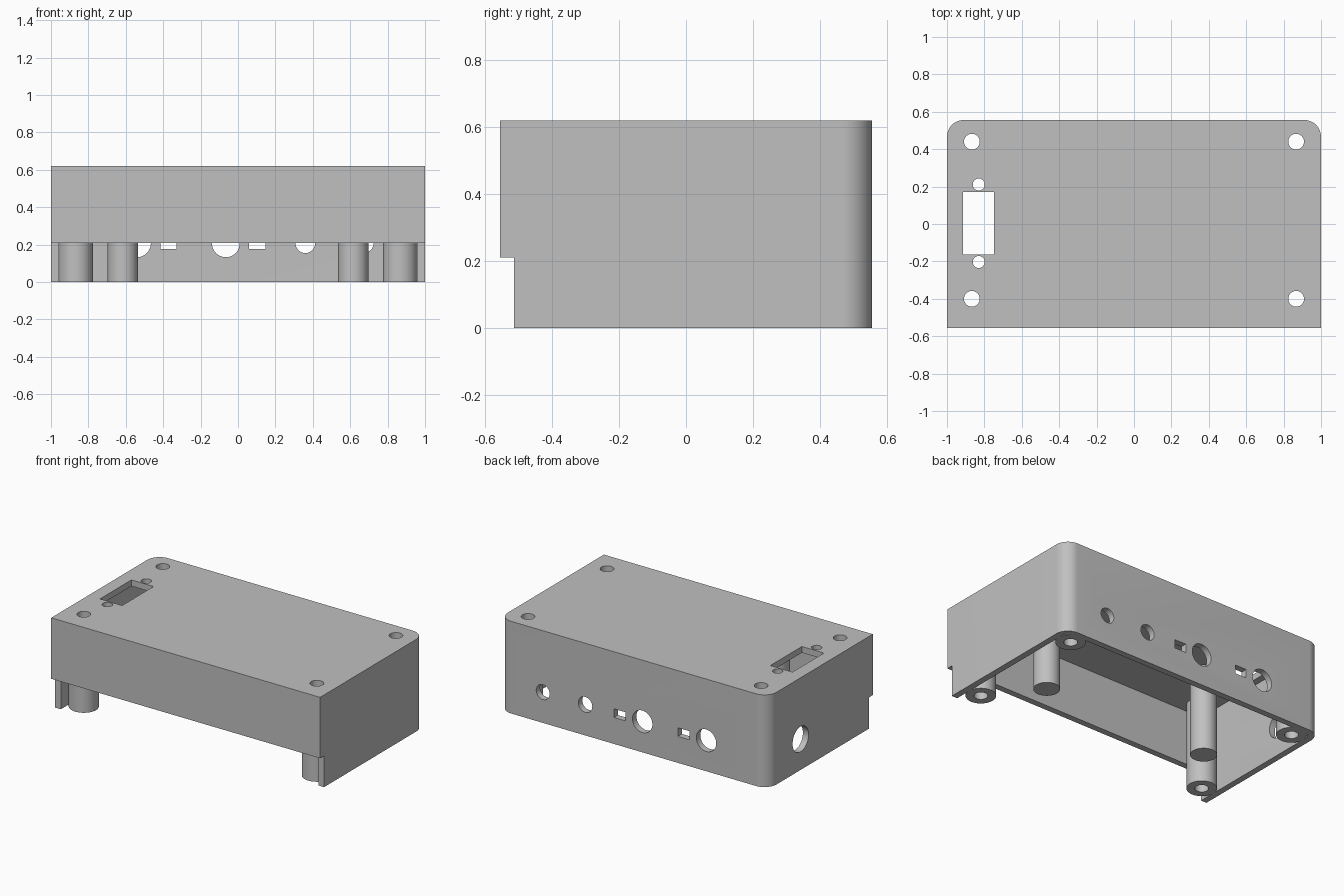
import bpy, bmesh, math
from mathutils import Matrix

default = bpy.data.objects.get("Cube")
if default:
    bpy.data.objects.remove(default, do_unlink=True)

W, D, H = 1.0, 0.556, 0.62      # half width, half depth, height
WALL = 0.042
CORNER = 0.09
PORT_Z = 0.207

grey = bpy.data.materials.new("plain grey")
grey.use_nodes = True
COLOUR = (0.53, 0.53, 0.53, 1)
grey.diffuse_color = COLOUR
grey.node_tree.nodes["Principled BSDF"].inputs["Base Color"].default_value = COLOUR


def make(name, bm):
    bmesh.ops.recalc_face_normals(bm, faces=bm.faces)
    mesh = bpy.data.meshes.new(name)
    bm.to_mesh(mesh)
    bm.free()
    mesh.materials.append(grey)
    ob = bpy.data.objects.new(name, mesh)
    bpy.context.collection.objects.link(ob)
    return ob


def box(name, lo, hi):
    bm = bmesh.new()
    size = [b - a for a, b in zip(lo, hi)]
    mid = [(a + b) / 2 for a, b in zip(lo, hi)]
    bmesh.ops.create_cube(bm, size=1, matrix=Matrix.Translation(mid) @ Matrix.Diagonal((*size, 1)))
    return make(name, bm)


def cylinder(name, centre, radius, length, axis="Z"):
    bm = bmesh.new()
    turn = {"Z": Matrix(), "Y": Matrix.Rotation(math.pi / 2, 4, "X"),
            "X": Matrix.Rotation(math.pi / 2, 4, "Y")}[axis]
    bmesh.ops.create_cone(bm, cap_ends=True, segments=48, radius1=radius, radius2=radius,
                          depth=length, matrix=Matrix.Translation(centre) @ turn)
    return make(name, bm)


def rounded_block(name, inset, z0, z1):
    """Block with square front corners and rounded rear corners."""
    w, d, r = W - inset, D - inset, CORNER - inset
    outline = [(-w, -d), (w, -d)]
    for side, start in ((1, 0), (-1, math.pi / 2)):
        for i in range(13):
            a = start + i * math.pi / 24
            outline.append((side * (w - r) + r * math.cos(a), d - r + r * math.sin(a)))
    bm = bmesh.new()
    face = bm.faces.new([bm.verts.new((x, y, z0)) for x, y in outline])
    up = bmesh.ops.extrude_face_region(bm, geom=[face])["geom"]
    bmesh.ops.translate(bm, vec=(0, 0, z1 - z0), verts=[v for v in up if isinstance(v, bmesh.types.BMVert)])
    return make(name, bm)


def activate(ob):
    bpy.ops.object.select_all(action="DESELECT")
    ob.select_set(True)
    bpy.context.view_layer.objects.active = ob


def cut(ob, cutter):
    cutter.hide_render = True
    mod = ob.modifiers.new("cut", "BOOLEAN")
    mod.operation = "DIFFERENCE"
    mod.solver = "EXACT"
    mod.object = cutter
    activate(ob)
    bpy.ops.object.modifier_apply(modifier=mod.name)
    bpy.data.objects.remove(cutter, do_unlink=True)


# Hollow case, open underneath, with a low opening across the front
case = rounded_block("case", 0, 0, H)
cut(case, rounded_block("cavity", WALL, -0.1, H - WALL))
cut(case, box("front_opening", (-1.2, -0.8, -0.1), (1.2, WALL - D, 0.21)))

# Round and rectangular ports in the rear wall
for x, r in ((0.675, 0.05), (0.36, 0.052), (-0.065, 0.074), (-0.54, 0.074)):
    cut(case, cylinder("rear_port", (x, D, PORT_Z), r, 0.2, "Y"))
for x in (0.103, -0.372):
    cut(case, box("rear_slot", (x - 0.043, D - 0.1, 0.178), (x + 0.043, D + 0.1, 0.236)))

# Port in one side wall
cut(case, cylinder("side_port", (-W, 0.211, PORT_Z), 0.085, 0.2, "X"))

# Rectangular cutout in the lid with its two fixing holes
cut(case, box("lid_cutout", (-0.913, -0.163, H - 0.1), (-0.748, 0.172, H + 0.1)))
for y in (0.211, -0.203):
    cut(case, cylinder("fixing_hole", (-0.83, y, H), 0.032, 0.2))

# Drilled corner posts and solid inner posts
parts = [case]
for side, label in ((1, "left"), (-1, "right")):
    for y, place in ((0.44, "rear"), (-0.4, "front")):
        at = (side * 0.867, y, 0.3)
        post = cylinder(f"{place}_{label}_screw_post", at, 0.092, 0.6)
        for ob in (case, post):
            cut(ob, cylinder("screw_hole", at, 0.042, 1))
        parts.append(post)
    parts.append(cylinder(f"{label}_inner_post", (side * 0.616, -0.083, 0.3), 0.081, 0.6))

for ob in parts:
    activate(ob)
    bpy.ops.object.shade_smooth_by_angle(angle=math.radians(30))
